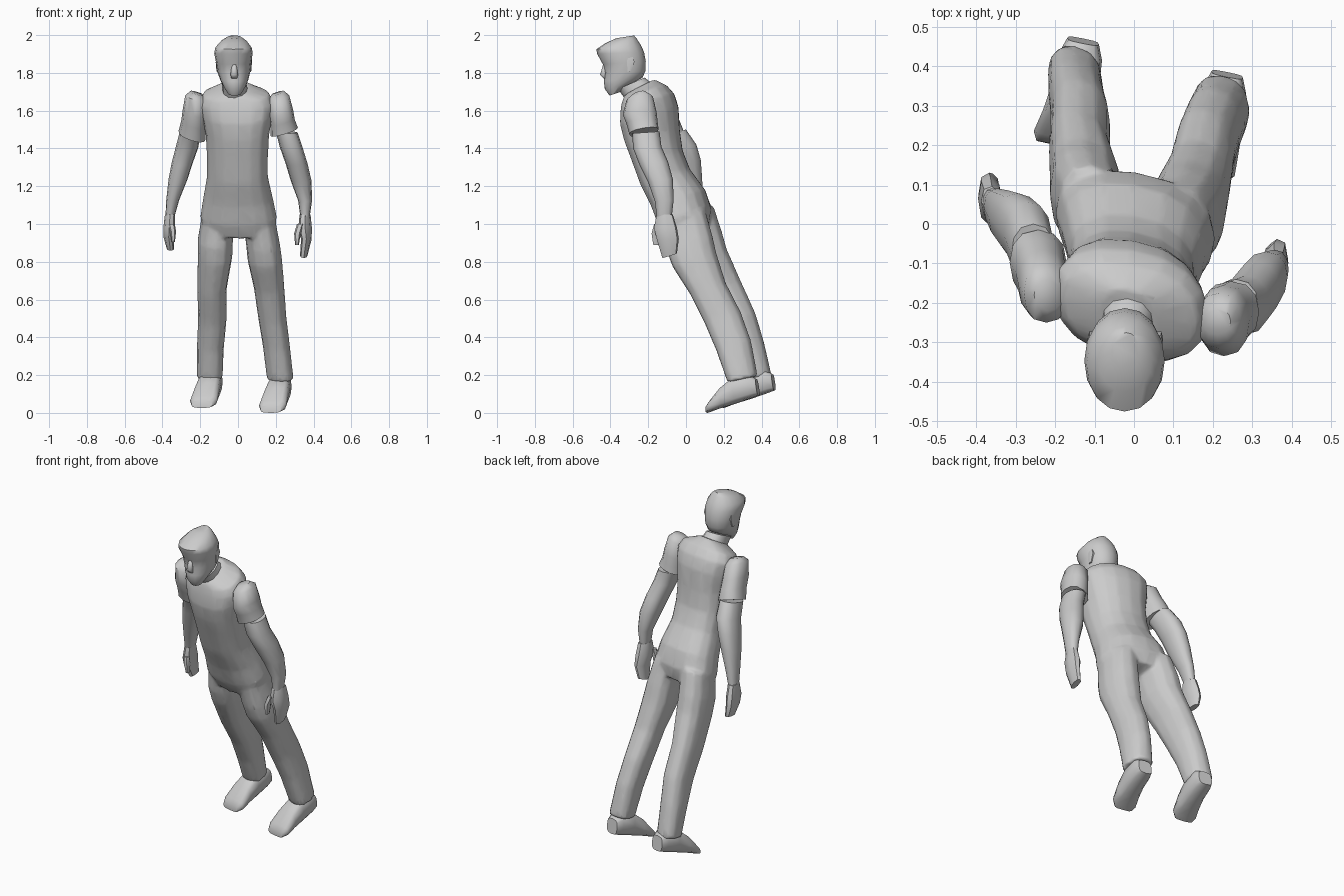
import bpy, bmesh, math
from mathutils import Vector

grey = bpy.data.materials.new("plain grey")
grey.diffuse_color = (0.6, 0.6, 0.6, 1)


def select(*obs):
    bpy.ops.object.select_all(action='DESELECT')
    for ob in obs:
        ob.select_set(True)
    bpy.context.view_layer.objects.active = obs[0]


def loft(name, rings, yaw=0.0, power=2.3, sides=12, angle=50, roll=0.0):
    """Skin a closed body over rings: (front y, front z, back y, back z, centre x, half width)."""
    bm = bmesh.new()
    loops = []
    for fy, fz, by, bz, x, w in rings:
        front, back = Vector((x, fy, fz)), Vector((x, by, bz))
        centre, depth = (front + back) / 2, (back - front) / 2
        side = Vector((w, -w * yaw, w * roll))
        loop = []
        for i in range(sides):
            a = 2 * math.pi * i / sides
            c, s = math.cos(a), math.sin(a)
            c = math.copysign(abs(c) ** (2 / power), c)
            s = math.copysign(abs(s) ** (2 / power), s)
            loop.append(bm.verts.new(centre + side * c + depth * s))
        loops.append(loop)
    for a, b in zip(loops, loops[1:]):
        for i in range(sides):
            j = (i + 1) % sides
            bm.faces.new((a[i], a[j], b[j], b[i]))
    bm.faces.new(loops[0])
    bm.faces.new(loops[-1])
    bmesh.ops.recalc_face_normals(bm, faces=bm.faces)
    mesh = bpy.data.meshes.new(name)
    bm.to_mesh(mesh)
    bm.free()
    mesh.materials.append(grey)
    ob = bpy.data.objects.new(name, mesh)
    bpy.context.collection.objects.link(ob)
    select(ob)
    bpy.ops.object.shade_smooth_by_angle(angle=math.radians(angle))
    return ob


# Torso, from collar down to crotch
torso = loft("torso_and_trousers", [
    (-.325, 1.68, -.165, 1.765, -.015, .075),
    (-.335, 1.645, -.105, 1.735, -.01, .175),
    (-.342, 1.60, -.065, 1.69, -.008, .198),
    (-.347, 1.53, -.042, 1.62, -.005, .188),
    (-.325, 1.44, -.035, 1.50, -.003, .168),
    (-.28, 1.32, -.02, 1.39, -.003, .162),
    (-.24, 1.21, .02, 1.29, -.003, .162),
    (-.18, 1.09, .10, 1.18, 0, .185),
    (-.142, .99, .132, 1.08, .003, .204),
    (-.10, .92, .12, 1.0, .01, .18)], yaw=.16, sides=16)

# Trouser legs, rising into the hips
left_leg = loft("left_leg", [
    (-.09, 1.01, .145, 1.10, -.105, .085),
    (-.065, .87, .19, .96, -.12, .094),
    (-.03, .78, .215, .87, -.122, .092),
    (.07, .61, .29, .70, -.138, .078),
    (.165, .46, .367, .53, -.136, .076),
    (.24, .32, .412, .38, -.146, .072),
    (.305, .17, .453, .20, -.15, .069)], yaw=.15)
right_leg = loft("right_leg", [
    (-.13, .99, .10, 1.08, .11, .085),
    (-.10, .85, .14, .94, .132, .09),
    (-.07, .77, .16, .85, .142, .092),
    (.02, .63, .21, .69, .165, .081),
    (.10, .47, .292, .53, .182, .075),
    (.16, .33, .345, .38, .203, .072),
    (.22, .16, .38, .195, .224, .071)], yaw=.15)

# Fuse torso and legs into one smooth body
select(torso, left_leg, right_leg)
bpy.ops.object.join()
remesh = torso.modifiers.new("fuse", 'REMESH')
remesh.mode = 'VOXEL'
remesh.voxel_size = .01
relax = torso.modifiers.new("relax", 'SMOOTH')
relax.factor, relax.iterations = .5, 6
torso.modifiers.new("simplify", 'DECIMATE').ratio = .12
select(torso)
bpy.ops.object.convert(target='MESH')
if not torso.data.materials:
    torso.data.materials.append(grey)
bpy.ops.object.shade_smooth_by_angle(angle=math.radians(50))

# Neck and head, with the forehead jutting over the face
loft("neck", [
    (-.325, 1.665, -.18, 1.745, -.015, .068),
    (-.36, 1.715, -.22, 1.775, -.02, .064)])
loft("head", [
    (-.405, 1.68, -.345, 1.70, -.018, .035),
    (-.43, 1.715, -.285, 1.745, -.018, .06),
    (-.435, 1.755, -.23, 1.775, -.02, .075),
    (-.43, 1.80, -.215, 1.81, -.022, .087),
    (-.44, 1.845, -.213, 1.86, -.023, .093),
    (-.47, 1.90, -.222, 1.91, -.024, .102),
    (-.475, 1.925, -.238, 1.945, -.024, .096),
    (-.425, 1.958, -.26, 1.98, -.022, .068),
    (-.37, 1.983, -.275, 1.998, -.02, .035)], sides=16, power=2.1)
loft("nose", [
    (-.44, 1.845, -.42, 1.85, -.02, .012),
    (-.457, 1.79, -.42, 1.79, -.02, .02),
    (-.437, 1.77, -.42, 1.77, -.02, .015)], sides=6, angle=80)
for label, x in (("left_ear", -.108), ("right_ear", .064)):
    loft(label, [
        (-.315, 1.875, -.28, 1.885, x, .008),
        (-.315, 1.85, -.27, 1.86, x, .01),
        (-.31, 1.805, -.29, 1.81, x, .006)], sides=6)

# Shoes: rings run heel to toe, so the pairs are sole and upper
shoe = [
    (.385, .093, .372, .18, .236, .04),
    (.345, .078, .335, .20, .23, .054),
    (.265, .05, .25, .19, .216, .059),
    (.20, .03, .185, .135, .2, .065),
    (.14, .01, .132, .065, .183, .072),
    (.114, .0, .115, .04, .174, .056)]
for label, dx, dy, dz in (("right_shoe", 0, 0, 0), ("left_shoe", -.365, .085, .026)):
    loft(label, [(a + dy, b + dz, c + dy, d + dz, x + dx, w)
                 for a, b, c, d, x, w in shoe], yaw=.2, power=3.2)

# Short sleeves, with rounded shoulders and sloping hems
loft("right_sleeve", [
    (-.28, 1.685, -.215, 1.70, .21, .035),
    (-.315, 1.655, -.175, 1.675, .215, .056),
    (-.335, 1.58, -.155, 1.59, .228, .064),
    (-.315, 1.53, -.15, 1.54, .236, .064),
    (-.30, 1.475, -.145, 1.50, .245, .072)], roll=.3)
loft("left_sleeve", [
    (-.22, 1.685, -.14, 1.70, -.218, .035),
    (-.25, 1.655, -.10, 1.675, -.222, .057),
    (-.24, 1.57, -.065, 1.60, -.23, .063),
    (-.21, 1.51, -.035, 1.55, -.236, .064),
    (-.18, 1.44, -.015, 1.50, -.243, .072)], roll=-.3)

# Bare arms
loft("right_arm", [
    (-.285, 1.48, -.14, 1.49, .258, .057),
    (-.28, 1.40, -.13, 1.41, .282, .06),
    (-.245, 1.31, -.095, 1.33, .31, .058),
    (-.20, 1.22, -.07, 1.24, .334, .055),
    (-.165, 1.12, -.065, 1.13, .355, .037),
    (-.155, 1.04, -.075, 1.04, .355, .025)])
loft("left_arm", [
    (-.155, 1.46, .0, 1.50, -.255, .056),
    (-.11, 1.39, .055, 1.42, -.27, .06),
    (-.08, 1.31, .078, 1.34, -.295, .056),
    (-.05, 1.22, .085, 1.25, -.318, .05),
    (-.01, 1.12, .09, 1.13, -.346, .034),
    (.015, 1.04, .09, 1.04, -.36, .024)])

# Hands and thumbs
loft("right_hand", [
    (-.155, 1.05, -.07, 1.05, .355, .029),
    (-.17, .98, -.048, .98, .355, .036),
    (-.155, .92, -.038, .92, .362, .028),
    (-.125, .82, -.048, .845, .348, .02)], yaw=-.3, sides=8, angle=40)
loft("right_thumb", [
    (-.17, 1.0, -.14, 1.0, .33, .018),
    (-.185, .95, -.14, .95, .315, .018),
    (-.175, .89, -.145, .89, .312, .01)], sides=6)
loft("left_hand", [
    (.01, 1.05, .095, 1.05, -.36, .027),
    (-.005, .98, .12, .98, -.364, .031),
    (.01, .93, .13, .93, -.367, .027),
    (.045, .86, .128, .87, -.358, .018)], yaw=.2, sides=8, angle=40)
loft("left_thumb", [
    (-.01, 1.0, .02, 1.0, -.352, .018),
    (-.02, .96, .02, .96, -.344, .016),
    (-.01, .905, .02, .905, -.343, .009)], sides=6)
